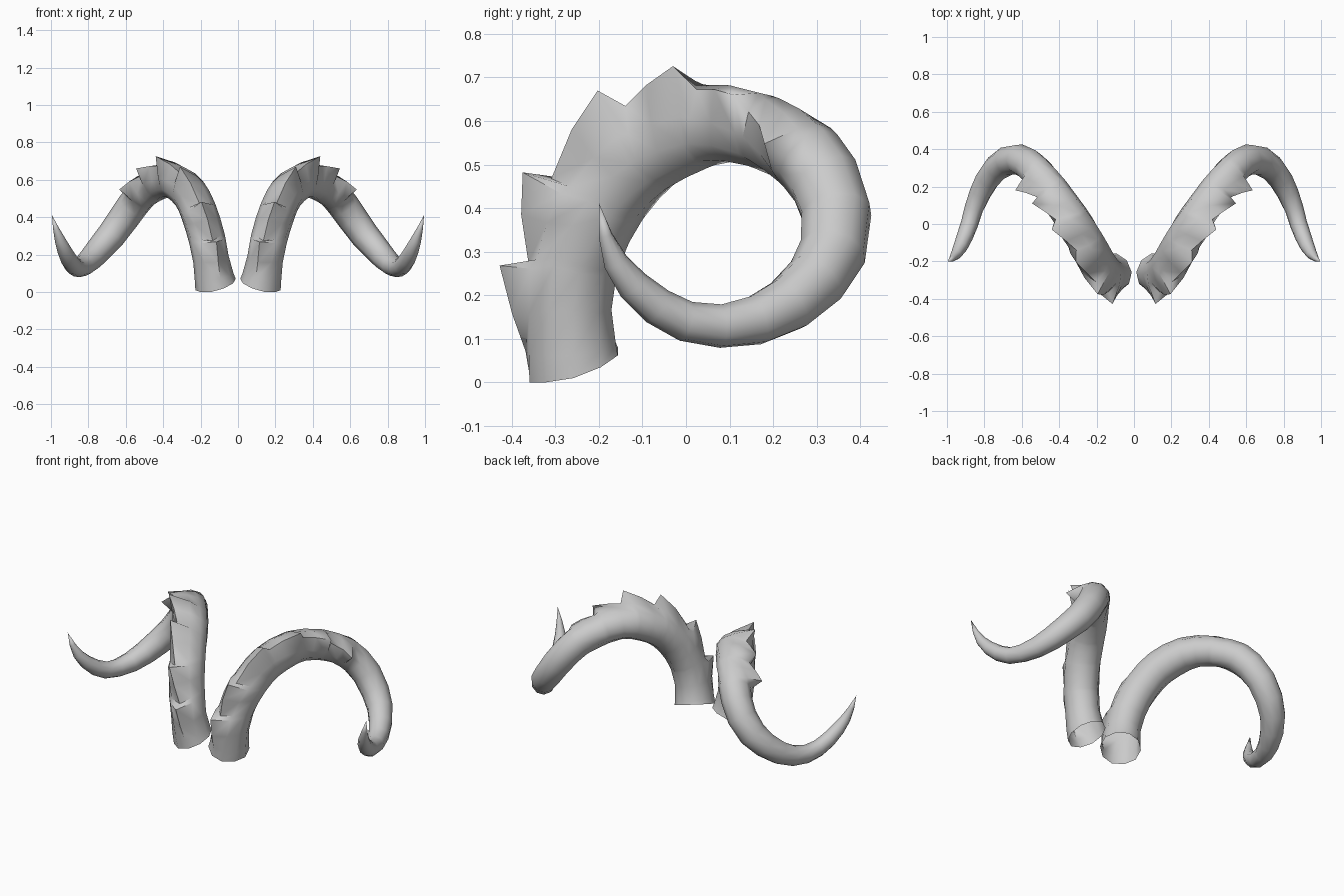
import bpy, bmesh, math
from mathutils import Vector

if "Cube" in bpy.data.objects:
    bpy.data.objects.remove(bpy.data.objects["Cube"])

SIDES = 10

# Horn centre line: x, y, z, radius
PATH = [(.12, -.258, .04, .112), (.14, -.265, .15, .097), (.165, -.25, .28, .098),
        (.2, -.2, .40, .099), (.245, -.115, .505, .098), (.305, -.01, .57, .096),
        (.37, .09, .592, .088), (.445, .195, .568, .085), (.525, .285, .51, .086),
        (.6, .342, .41, .083), (.68, .337, .30, .078), (.75, .285, .22, .07),
        (.805, .2, .158, .062), (.85, .1, .13, .052), (.88, 0, .14, .047),
        (.91, -.08, .185, .043), (.94, -.145, .25, .034), (.967, -.18, .32, .02),
        (.995, -.2, .412, .0)]
# Ridge teeth: position along the path, tip point, height left in the notch before it
TEETH = [(1.95, (.115, -.428, .268), 0), (3.2, (.195, -.375, .482), .1),
         (4.2, (.31, -.203, .67), .3), (5.4, (.44, -.03, .726), .3),
         (6.75, (.545, .11, .66), .3), (7.85, (.635, .18, .548), .25)]
DROP = .15


def spline(u):
    i = min(int(u), len(PATH) - 2)
    t = u - i
    p = [Vector(PATH[max(0, min(len(PATH) - 1, i + k))]) for k in (-1, 0, 1, 2)]
    return .5 * (2 * p[1] + (p[2] - p[0]) * t + (2 * p[0] - 5 * p[1] + 4 * p[2] - p[3]) * t * t
                 + (3 * p[1] - p[0] - 3 * p[2] + p[3]) * t ** 3)


def centre(u):
    return spline(u).to_3d()


def tangent(u):
    if u == 0:
        return Vector((.28, -.33, 1)).normalized()   # slanted foot
    return (centre(min(18, u + .05)) - centre(max(0, u - .05))).normalized()


# Split every tip into an outward direction, a height and a slide along the horn
TIPS = []
for u, t, notch in TEETH:
    off, tan = Vector(t) - centre(u), tangent(u)
    slide = off.dot(tan)
    out = off - tan * slide
    TIPS.append((u, out.normalized(), out.length, slide, notch))


def ridge(u, r):
    """Direction, height and slide of the saw-tooth ridge at u."""
    u1, d1, h1, s1, _ = TIPS[0]
    if u <= u1:
        f = max(0, (u - .3) / (u1 - .3))
        return d1, r + (h1 - r) * f, s1 * f
    for (u0, d0, _, s0, _), (u1, d1, h1, s1, notch) in zip(TIPS, TIPS[1:]):
        if u <= u1:
            f = (u - u0) / (u1 - u0)
            g = max(0, (u - u0 - DROP) / (u1 - u0 - DROP))
            g2 = notch + (1 - notch) * g
            return d0.lerp(d1, f), r + (h1 - r) * g2, s0 + (s1 - s0) * g
    return None, r, 0


# Ring positions: regular ones plus a pair at every tooth
stops = [0, .45, 1.2, 2.7, 3.8, 4.8, 6.1, 7.4, 8.5]
for u, _, _ in TEETH:
    stops += [u, u + DROP]
stops += [9.2 + .8 * k for k in range(11)]
stops.sort()

bm = bmesh.new()
rings, side_dir = [], None
for u in stops:
    c, r, tan = centre(u), spline(u)[3], tangent(u)
    d, h, s = ridge(u, r)
    d = side_dir if d is None else d
    d = (d - tan * d.dot(tan)).normalized()
    side_dir = d
    b = tan.cross(d)
    ring = []
    for k in range(SIDES):
        a = 2 * math.pi * k / SIDES
        rad, along = r, 0
        if k == 0:
            rad, along = h, s
        elif k in (1, SIDES - 1):
            rad, along = r + (h - r) * .16, s * .5
        p = c + (d * math.cos(a) + b * math.sin(a)) * rad + tan * along
        p.z = max(p.z, 0)
        ring.append(bm.verts.new(p))
    rings.append(ring)
for lo, hi in zip(rings, rings[1:]):
    for k in range(SIDES):
        n = (k + 1) % SIDES
        bm.faces.new((lo[k], lo[n], hi[n], hi[k]))
# Pointed tip; the foot stays open
tip = bm.verts.new(PATH[-1][:3])
for k in range(SIDES):
    bm.faces.new((rings[-1][k], rings[-1][(k + 1) % SIDES], tip))
bmesh.ops.recalc_face_normals(bm, faces=bm.faces)

mesh = bpy.data.meshes.new("curled_horns")
bm.to_mesh(mesh)
bm.free()
horns = bpy.data.objects.new("curled_horns", mesh)
bpy.context.collection.objects.link(horns)

# Smooth body with sharp teeth, mirrored to the other side
bpy.context.view_layer.objects.active = horns
horns.select_set(True)
bpy.ops.object.shade_smooth_by_angle(angle=math.radians(60))
mirror = horns.modifiers.new("mirror", 'MIRROR')
mirror.use_mirror_merge = False
